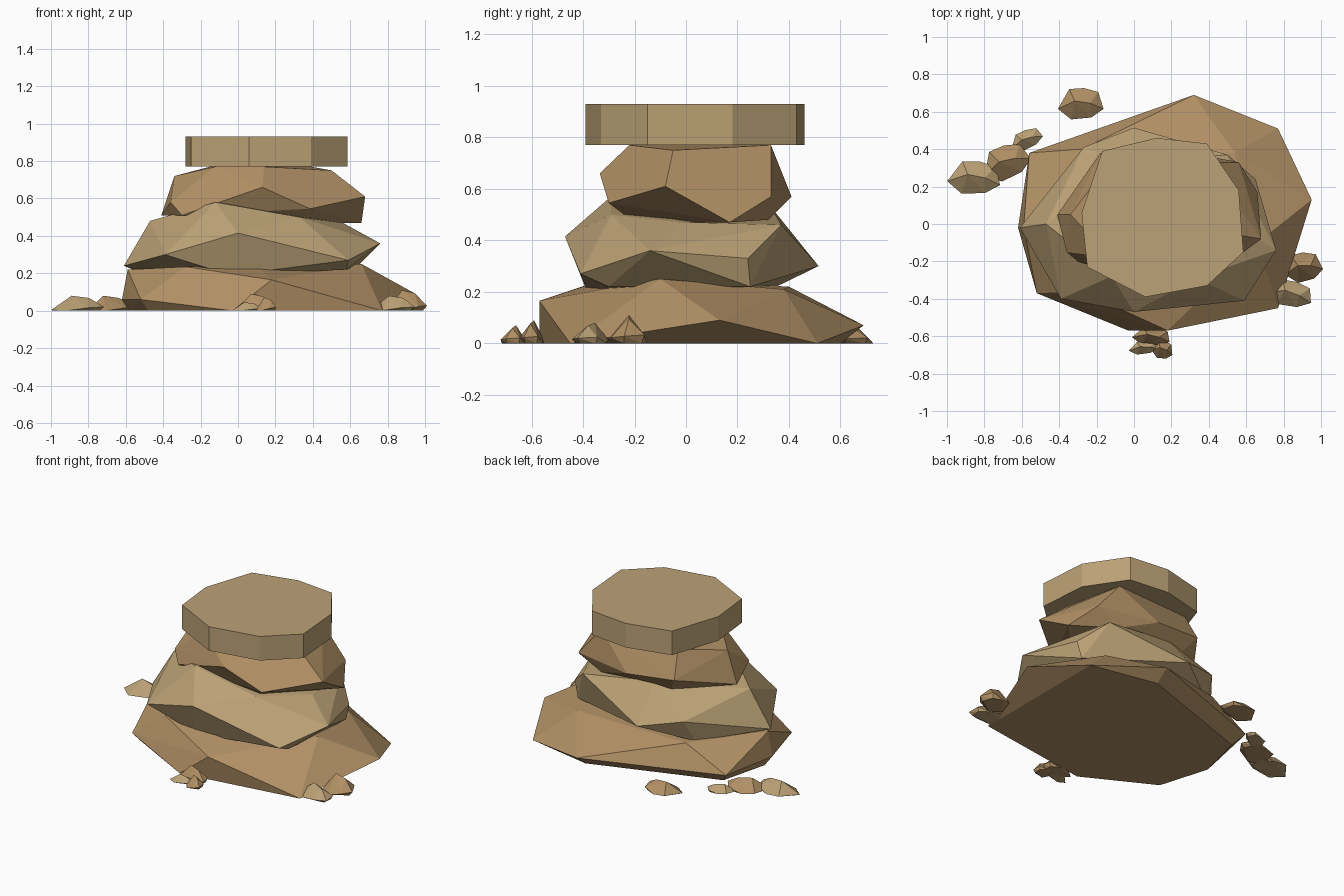
import bpy, bmesh, math


def material(name, rgb):
    m = bpy.data.materials.new(name)
    m.diffuse_color = (*rgb, 1)
    return m


TAN = material("tan_stone", (0.50, 0.36, 0.18))
BROWN = material("brown_stone", (0.44, 0.28, 0.13))


def hull(name, points, mat):
    """Faceted stone: the convex hull of a few corner points."""
    bm = bmesh.new()
    for p in points:
        bm.verts.new(p)
    res = bmesh.ops.convex_hull(bm, input=bm.verts[:])
    junk = {g for g in res["geom_interior"] + res["geom_unused"]
            if isinstance(g, bmesh.types.BMVert)}
    bmesh.ops.delete(bm, geom=list(junk), context='VERTS')
    bmesh.ops.dissolve_limit(bm, angle_limit=math.radians(1),
                             verts=bm.verts[:], edges=bm.edges[:])
    bmesh.ops.recalc_face_normals(bm, faces=bm.faces[:])
    me = bpy.data.meshes.new(name)
    bm.to_mesh(me)
    bm.free()
    me.materials.append(mat)
    ob = bpy.data.objects.new(name, me)
    bpy.context.collection.objects.link(ob)
    return ob


# Wide bottom boulder
hull("bottom_rock", [
    (-.03, -.57, 0), (.77, -.45, 0), (.77, .51, 0), (.32, .60, 0),
    (-.50, .32, 0), (-.58, .0, 0), (-.48, -.33, 0),
    (.18, -.57, .165), (.95, .13, .09), (.32, .69, .07), (-.56, .38, .07),
    (-.62, -.02, .06), (-.52, -.37, .06),
    (-.59, -.02, .22), (-.28, -.36, .235), (.10, -.34, .24),
    (.66, -.10, .25), (.54, .38, .21), (-.28, .40, .22)], BROWN)

# Second boulder
hull("middle_rock", [
    (-.04, -.38, .19), (-.54, -.02, .21), (.58, -.30, .22), (.62, .25, .22),
    (-.30, .33, .21),
    (-.61, -.02, .24), (-.39, -.40, .30), (0, -.47, .415), (.59, -.41, .27),
    (.76, -.14, .36), (.65, .24, .33), (0, .515, .30), (-.27, .41, .36),
    (-.47, 0, .48), (-.12, -.28, .58), (.33, -.29, .50), (.56, -.02, .47),
    (.50, .37, .46), (0, .33, .53)], TAN)

# Third boulder
hull("upper_rock", [
    (.30, -.20, .47), (.66, .17, .47), (.40, .32, .48), (-.10, .30, .49),
    (-.41, .05, .51), (-.30, -.20, .51),
    (.13, -.335, .66), (.385, -.30, .545), (.68, -.08, .61),
    (.56, .33, .57), (.15, .41, .57), (-.18, .38, .60), (-.36, -.15, .58),
    (-.34, .05, .72), (-.12, -.18, .77), (.14, -.22, .77),
    (.50, -.05, .75), (.39, .33, .77), (-.15, .30, .77)], BROWN)

# Flat capstone slab
outline = [(.06, -.39), (.39, -.33), (.585, -.15), (.56, .18), (.39, .43),
           (.12, .46), (-.17, .39), (-.28, .06), (-.25, -.23)]
hull("cap_slab", [(x, y, z) for z in (.77, .93) for x, y in outline], TAN)

# Loose pebbles: centre x, y, half sizes, height, turn in degrees
PEBBLES = [(.90, -.23, .10, .08, .11, 20), (.83, -.37, .12, .07, .08, -5),
           (-.29, .645, .12, .085, .07, 10), (-.86, .25, .14, .09, .08, 5),
           (-.69, .33, .13, .09, .08, 30), (-.58, .45, .09, .05, .05, 30),
           (.09, -.60, .10, .05, .09, 0), (.05, -.66, .08, .035, .045, 10),
           (.15, -.67, .055, .05, .07, 0)]
SHAPE = [(-1, -.1, .05), (-.5, -.9, 0), (.4, -1, .2), (1, -.6, .25),
         (.9, .5, .3), (.3, .9, 0), (-.35, 1, .1), (-.2, .2, 1),
         (.45, -.1, .85), (-.9, 0, 0), (.8, -.5, 0), (.8, .4, 0)]
for i, (cx, cy, sx, sy, h, turn) in enumerate(PEBBLES):
    c, s = math.cos(math.radians(turn)), math.sin(math.radians(turn))
    pts = [(cx + c * x * sx - s * y * sy, cy + s * x * sx + c * y * sy, z * h)
           for x, y, z in SHAPE]
    hull(f"pebble_{i + 1}", pts, TAN if i % 2 else BROWN)
